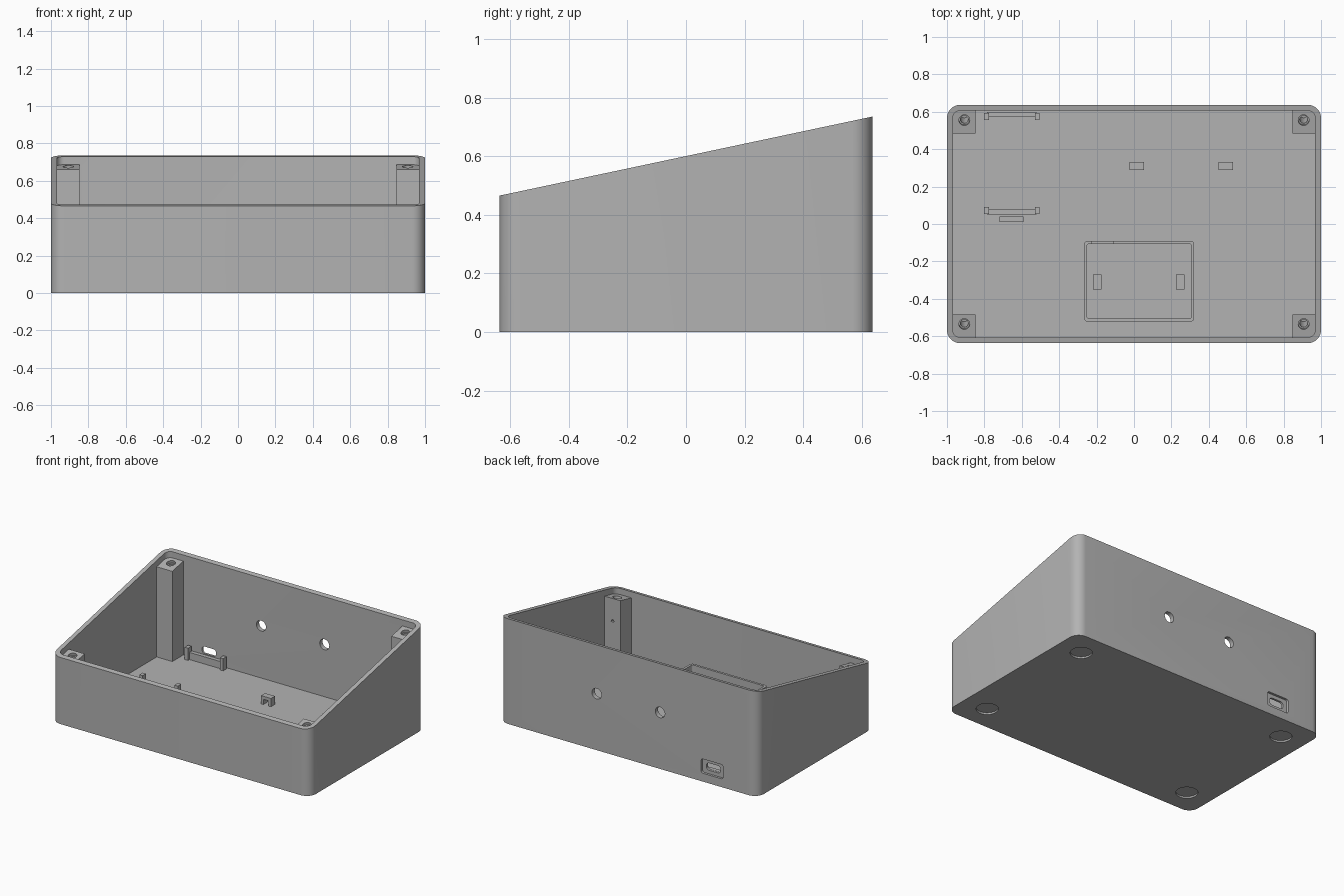
import bpy, bmesh, math
from mathutils import Matrix, Vector

if "Cube" in bpy.data.objects:
    bpy.data.objects.remove(bpy.data.objects["Cube"])

HX, HY, WALL, FLOOR = 1.0, 0.637, 0.031, 0.03
SLOPE = math.atan2(0.27, 2 * HY)

grey = bpy.data.materials.new("grey plastic")
grey.diffuse_color = (0.45, 0.45, 0.45, 1)
grey.use_nodes = True
grey.node_tree.nodes["Principled BSDF"].inputs["Base Color"].default_value = grey.diffuse_color


def rim(y, drop=0.0):
    """Height of the sloping top at depth y."""
    return 0.601 + math.tan(SLOPE) * y - drop


def rounded(x0, x1, y0, y1, r, n=8):
    """Outline of a rectangle with rounded corners."""
    if r == 0:
        return [(x0, y0), (x1, y0), (x1, y1), (x0, y1)]
    corners = [(x1 - r, y1 - r), (x0 + r, y1 - r), (x0 + r, y0 + r), (x1 - r, y0 + r)]
    return [(cx + r * math.cos(a), cy + r * math.sin(a))
            for k, (cx, cy) in enumerate(corners)
            for a in [math.pi / 2 * (k + i / n) for i in range(n + 1)]]


def prism(name, outline, z0, top, matrix=None):
    """Extrude an outline from z0 up to a height, or to a height given by y."""
    height = top if callable(top) else lambda y: top
    bm = bmesh.new()
    low = [bm.verts.new((x, y, z0)) for x, y in outline]
    high = [bm.verts.new((x, y, height(y))) for x, y in outline]
    bm.faces.new(low)
    bm.faces.new(high)
    for i in range(len(low)):
        j = (i + 1) % len(low)
        bm.faces.new((low[i], low[j], high[j], high[i]))
    bmesh.ops.recalc_face_normals(bm, faces=bm.faces)
    if matrix:
        bm.transform(matrix)
    mesh = bpy.data.meshes.new(name)
    bm.to_mesh(mesh)
    bm.free()
    mesh.materials.append(grey)
    obj = bpy.data.objects.new(name, mesh)
    bpy.context.collection.objects.link(obj)
    return obj


def box(name, x0, x1, y0, y1, z0, z1):
    return prism(name, rounded(x0, x1, y0, y1, 0), z0, z1)


def disc(r, n=32):
    return [(r * math.cos(2 * math.pi * i / n), r * math.sin(2 * math.pi * i / n)) for i in range(n)]


def cut(obj, *cutters):
    """Subtract the cutters and remove them."""
    bpy.context.view_layer.objects.active = obj
    for c in cutters:
        m = obj.modifiers.new("cut", 'BOOLEAN')
        m.operation, m.solver, m.object = 'DIFFERENCE', 'EXACT', c
        bpy.ops.object.modifier_apply(modifier=m.name)
        bpy.data.objects.remove(c)


# Open case with a sloping rim
case = prism("case", rounded(-HX, HX, -HY, HY, 0.07), 0, rim)
cut(case, prism("cavity", rounded(-HX + WALL, HX - WALL, -HY + WALL, HY - WALL, 0.04), FLOOR, 1.0))

# Shallow foot recesses in the underside
for sx in (-1, 1):
    for sy in (-1, 1):
        cut(case, prism("foot_recess", disc(0.07), -0.1, 0.012,
                        Matrix.Translation((sx * 0.82, sy * 0.46, 0))))

# Two round holes and the connector port in the back wall
facing_back = Matrix.Rotation(math.pi / 2, 4, 'X')   # local z points to -y
for x in (-0.245, 0.245):
    cut(case, prism("wall_hole", disc(0.037), -0.1, 0.1,
                    Matrix.Translation((x, HY, 0.395)) @ facing_back))
port = Matrix.Translation((-0.648, HY, 0.108)) @ facing_back
cut(case,
    prism("port_recess", rounded(-0.085, 0.085, -0.05, 0.05, 0.015), -0.1, 0.016, port),
    prism("port_slot", rounded(-0.055, 0.055, -0.025, 0.025, 0.022), -0.1, 0.1, port))

# Corner screw posts with tilted stepped holes
for sx in (-1, 1):
    for sy in (-1, 1):
        xs = sorted((sx * 0.848, sx * 0.974))
        ys = sorted((sy * 0.485, sy * 0.61))
        post = prism("screw_post", rounded(*xs, *ys, 0), FLOOR - 0.005, lambda y: rim(y, 0.043))
        yc = sy * 0.545 + 0.01
        m = Matrix.Translation((sx * 0.907, yc, rim(yc, 0.043))) @ Matrix.Rotation(SLOPE, 4, 'X')
        cut(post, prism("wide_bore", disc(0.029), -0.02, 0.1, m),
            prism("deep_bore", disc(0.021), -0.16, 0.1, m))

# Circuit board holders: a low rail between two end posts
z = FLOOR - 0.005
for y_rail, y_post in ((0.572, 0.556), (0.05, 0.054)):
    box("board_rail", -0.785, -0.52, y_rail, y_rail + 0.027, z, 0.08)
    for x in (-0.802, -0.53):
        box("rail_post", x, x + 0.026, y_post, y_post + 0.038, z, 0.115)
box("board_stop", -0.72, -0.59, 0.012, 0.04, z, 0.075)

# Battery tray: rounded frame with a cable notch in the back side
tray = prism("battery_tray", rounded(-0.267, 0.322, -0.522, -0.09, 0.02), z, 0.145)
cut(tray, prism("tray_inside", rounded(-0.251, 0.306, -0.506, -0.106, 0.01), z - 0.1, 0.3),
    box("cable_notch", -0.225, -0.11, -0.12, -0.05, 0.09, 0.3))

# Cable tie anchors: small bridges over the floor
for x, y, along_y in ((0.015, 0.31, False), (0.49, 0.31, False), (-0.197, -0.31, True), (0.247, -0.31, True)):
    hx, hy = (0.022, 0.04) if along_y else (0.038, 0.022)
    bridge = box("tie_anchor", x - hx, x + hx, y - hy, y + hy, z, 0.088)
    gx, gy = (0.1, 0.022) if along_y else (0.02, 0.1)
    cut(bridge, box("tie_gap", x - gx, x + gx, y - gy, y + gy, 0, 0.066))

# Smooth curves, keep edges sharp
bpy.ops.object.select_all(action='SELECT')
bpy.context.view_layer.objects.active = case
bpy.ops.object.shade_smooth_by_angle(angle=math.radians(30))
